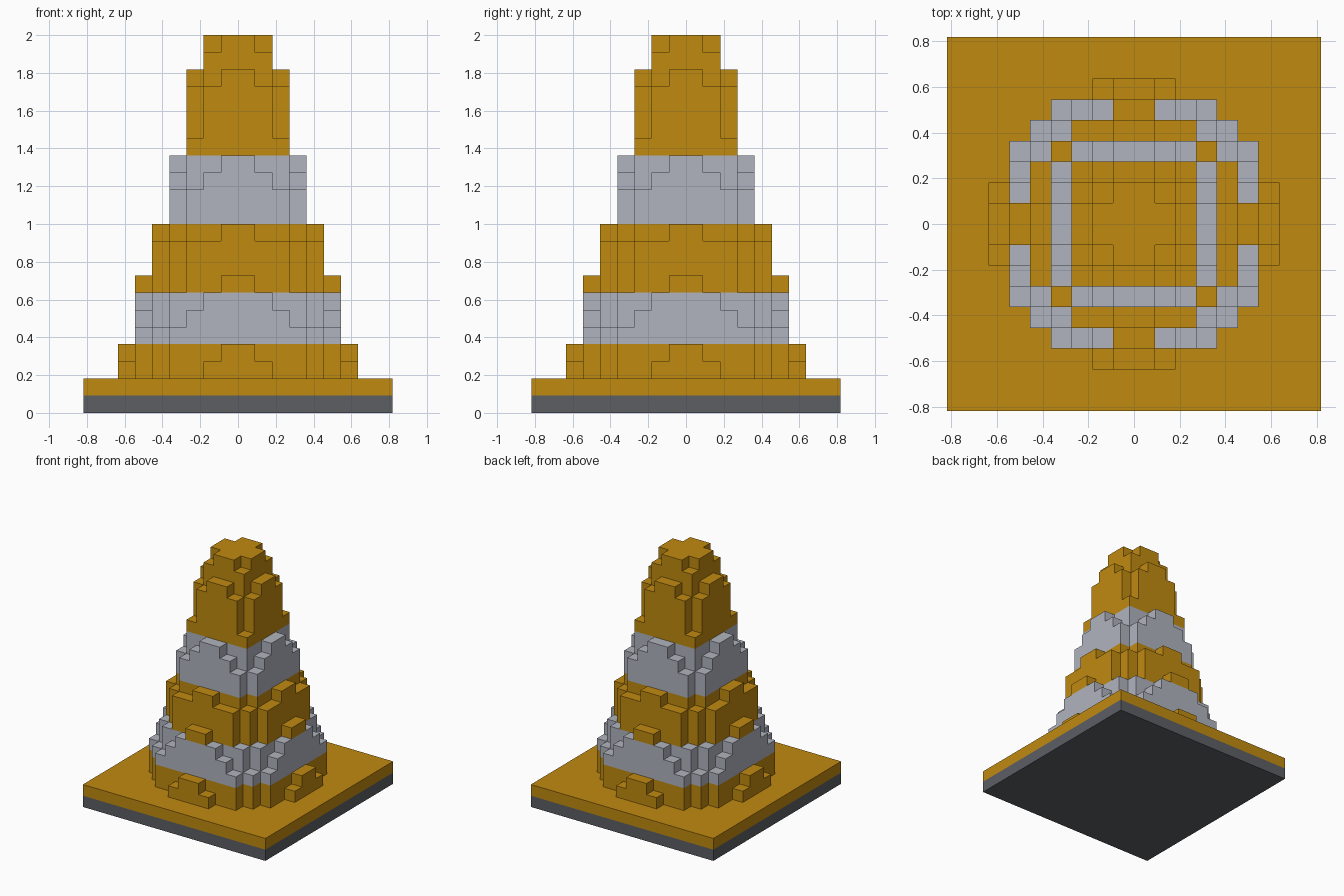
import bpy
import bmesh
import math
from mathutils import Vector

cube = bpy.data.objects.get("Cube")
if cube:
    bpy.data.objects.remove(cube, do_unlink=True)

U = 1 / 11  # size of one block; the model is 22 blocks tall


def material(name, rgb):
    m = bpy.data.materials.new(name)
    m.use_nodes = True
    color = (*rgb, 1.0)
    m.diffuse_color = color
    bsdf = m.node_tree.nodes["Principled BSDF"]
    bsdf.inputs["Base Color"].default_value = color
    bsdf.inputs["Roughness"].default_value = 0.8
    return m


ORANGE = material("orange", (0.527, 0.254, 0.005))
GREY = material("light grey", (0.434, 0.456, 0.515))
DARK = material("dark grey", (0.109, 0.114, 0.127))


def finish(name, bm, mat):
    mesh = bpy.data.meshes.new(name)
    bm.to_mesh(mesh)
    bm.free()
    mesh.materials.append(mat)
    obj = bpy.data.objects.new(name, mesh)
    bpy.context.collection.objects.link(obj)
    return obj


def slab(name, layer, half, mat):
    """Square slab one block thick."""
    bm = bmesh.new()
    bmesh.ops.create_cube(bm, size=1)
    bmesh.ops.scale(bm, vec=(2 * half * U, 2 * half * U, U), verts=bm.verts)
    bmesh.ops.translate(bm, vec=(0, 0, (layer + 0.5) * U), verts=bm.verts)
    finish(name, bm, mat)


def disc(layer, radius_sq, cap):
    """Blocks of one round layer, limited to a half width of cap blocks."""
    span = range(-cap, cap)
    return {(x, y, layer) for x in span for y in span
            if (x + 0.5) ** 2 + (y + 0.5) ** 2 <= radius_sq + 0.01}


# Squared radius and half width of each layer, from the bottom upwards
LAYERS = [
    (44.5, 7), (42.5, 7),
    (42.5, 6), (36.5, 6), (32.5, 6),
    (30.5, 6), (26.5, 5), (26.5, 5), (20.5, 5),
    (18.5, 4), (18.5, 4), (14.5, 4), (12.5, 4),
    (12.5, 3), (8.5, 3), (8.5, 3), (8.5, 3), (6.5, 3), (4.5, 2), (2.5, 2),
]
blocks = set()
for i, (radius_sq, cap) in enumerate(LAYERS):
    blocks |= disc(i + 2, radius_sq, cap)

DIRECTIONS = [(1, 0, 0), (-1, 0, 0), (0, 1, 0), (0, -1, 0), (0, 0, 1)]


def band(name, low, high, mat):
    """Outer skin of the blocks between two layers."""
    bm = bmesh.new()
    for cell in sorted(c for c in blocks if low <= c[2] < high):
        for d in DIRECTIONS:
            if tuple(a + b for a, b in zip(cell, d)) in blocks:
                continue
            n = Vector(d)
            s = Vector((d[1], d[2], d[0]))
            t = n.cross(s)
            mid = Vector(cell) + Vector((0.5, 0.5, 0.5)) + n * 0.5
            corners = [mid + (s * a + t * b) * 0.5
                       for a, b in ((-1, -1), (1, -1), (1, 1), (-1, 1))]
            bm.faces.new([bm.verts.new(c * U) for c in corners])
    # Join neighbouring squares into larger flat faces
    bmesh.ops.remove_doubles(bm, verts=bm.verts, dist=U * 0.01)
    bmesh.ops.dissolve_limit(bm, angle_limit=math.radians(1),
                             verts=bm.verts, edges=bm.edges)
    finish(name, bm, mat)


# Square foot
slab("rubber_foot", 0, 9, DARK)
slab("base_plate", 1, 9, ORANGE)

# Stepped cone in alternating colour bands
band("cone_bottom_band", 2, 4, ORANGE)
band("lower_reflective_band", 4, 7, GREY)
band("cone_middle_band", 7, 11, ORANGE)
band("upper_reflective_band", 11, 15, GREY)
band("cone_tip", 15, 22, ORANGE)
